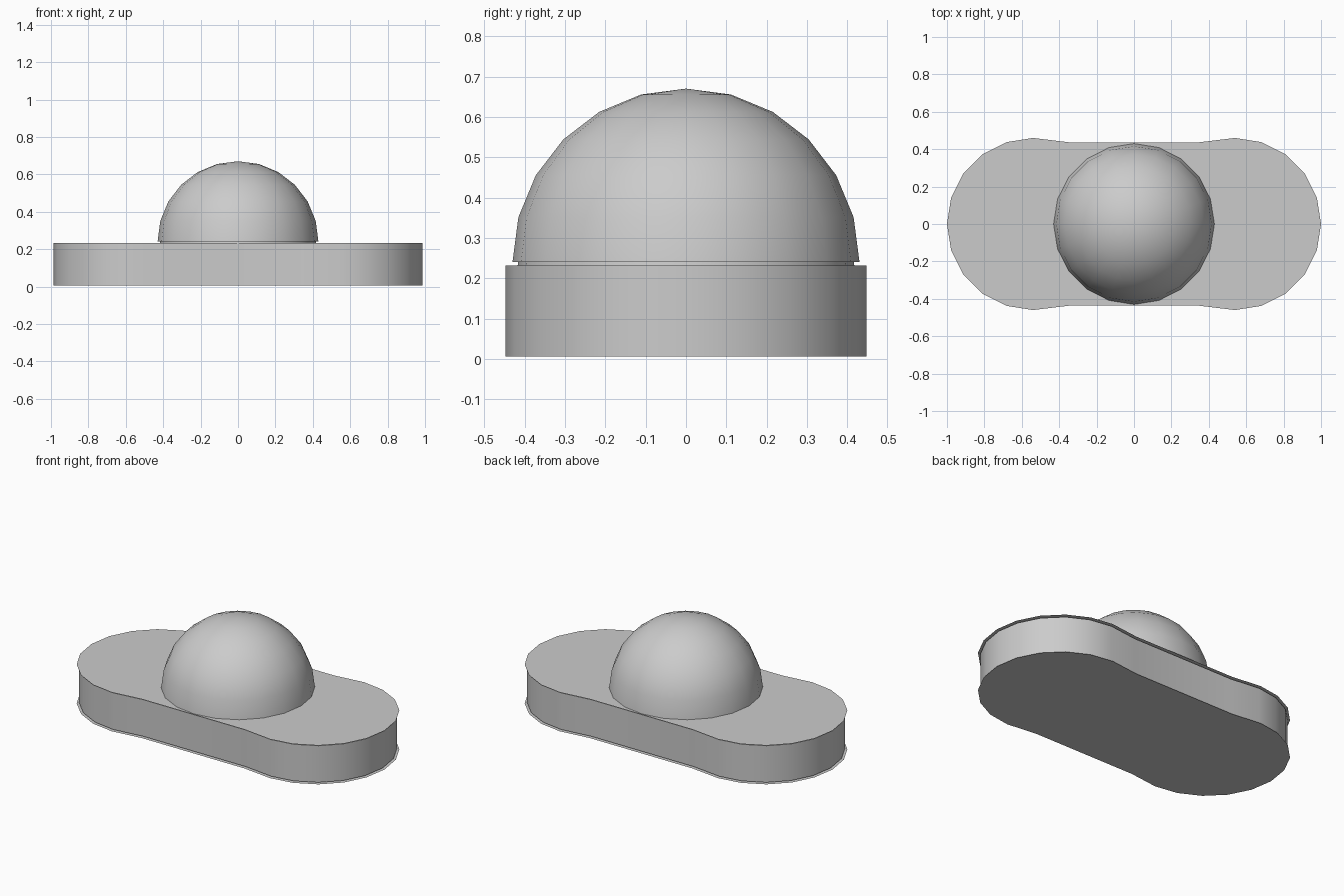
import bpy, bmesh
from math import sin, cos, pi, radians

if "Cube" in bpy.data.objects:
    bpy.data.objects.remove(bpy.data.objects["Cube"])

SIDES = 20
CX = 0.54


def finish(bm, name, smooth=True):
    mesh = bpy.data.meshes.new(name)
    bm.to_mesh(mesh)
    bm.free()
    ob = bpy.data.objects.new(name, mesh)
    bpy.context.collection.objects.link(ob)
    if smooth:
        bpy.ops.object.select_all(action='DESELECT')
        ob.select_set(True)
        bpy.context.view_layer.objects.active = ob
        bpy.ops.object.shade_smooth_by_angle(angle=radians(35))
    return ob


def outline(radius, waist):
    """Two round lobes joined by a slightly narrower straight waist."""
    step = 2 * pi / SIDES
    right = [(CX + radius * cos(i * step), radius * sin(i * step))
             for i in range(-5, 6)]
    right = [(0.35, -waist)] + right + [(0.35, waist)]
    return right + [(-x, -y) for x, y in right]


def plate(name, radius, waist, z, height=0):
    bm = bmesh.new()
    face = bm.faces.new([bm.verts.new((x, y, z)) for x, y in outline(radius, waist)])
    if height:
        ext = bmesh.ops.extrude_face_region(bm, geom=[face])
        top = [v for v in ext['geom'] if isinstance(v, bmesh.types.BMVert)]
        bmesh.ops.translate(bm, verts=top, vec=(0, 0, height))
    bmesh.ops.recalc_face_normals(bm, faces=bm.faces)
    if not height and z == 0:
        for f in bm.faces:
            if f.normal.z > 0:
                f.normal_flip()
    return finish(bm, name, bool(height))


def dome(name, radius, z):
    """Open half sphere, six rings high."""
    bm = bmesh.new()
    verts = [bm.verts.new((radius * cos(a), 0, z + radius * sin(a)))
             for a in (i * pi / 12 for i in range(7))]
    edges = [bm.edges.new(p) for p in zip(verts, verts[1:])]
    bmesh.ops.spin(bm, geom=verts + edges, axis=(0, 0, 1), cent=(0, 0, 0),
                   angle=2 * pi, steps=SIDES)
    bmesh.ops.remove_doubles(bm, verts=bm.verts, dist=1e-4)
    bmesh.ops.recalc_face_normals(bm, faces=bm.faces)
    if sum(f.normal.z for f in bm.faces) < 0:
        bmesh.ops.reverse_faces(bm, faces=bm.faces)
    return finish(bm, name)


# Base body with its slightly wider thin top and bottom sheets
plate("base_body", 0.447, 0.424, 0.006, 0.226)
plate("base_top_sheet", 0.46, 0.437, 0.24)
plate("base_bottom_sheet", 0.46, 0.437, 0.0)

# Double-layered dome
dome("dome_core", 0.417, 0.232)
dome("dome_shell", 0.43, 0.24)
